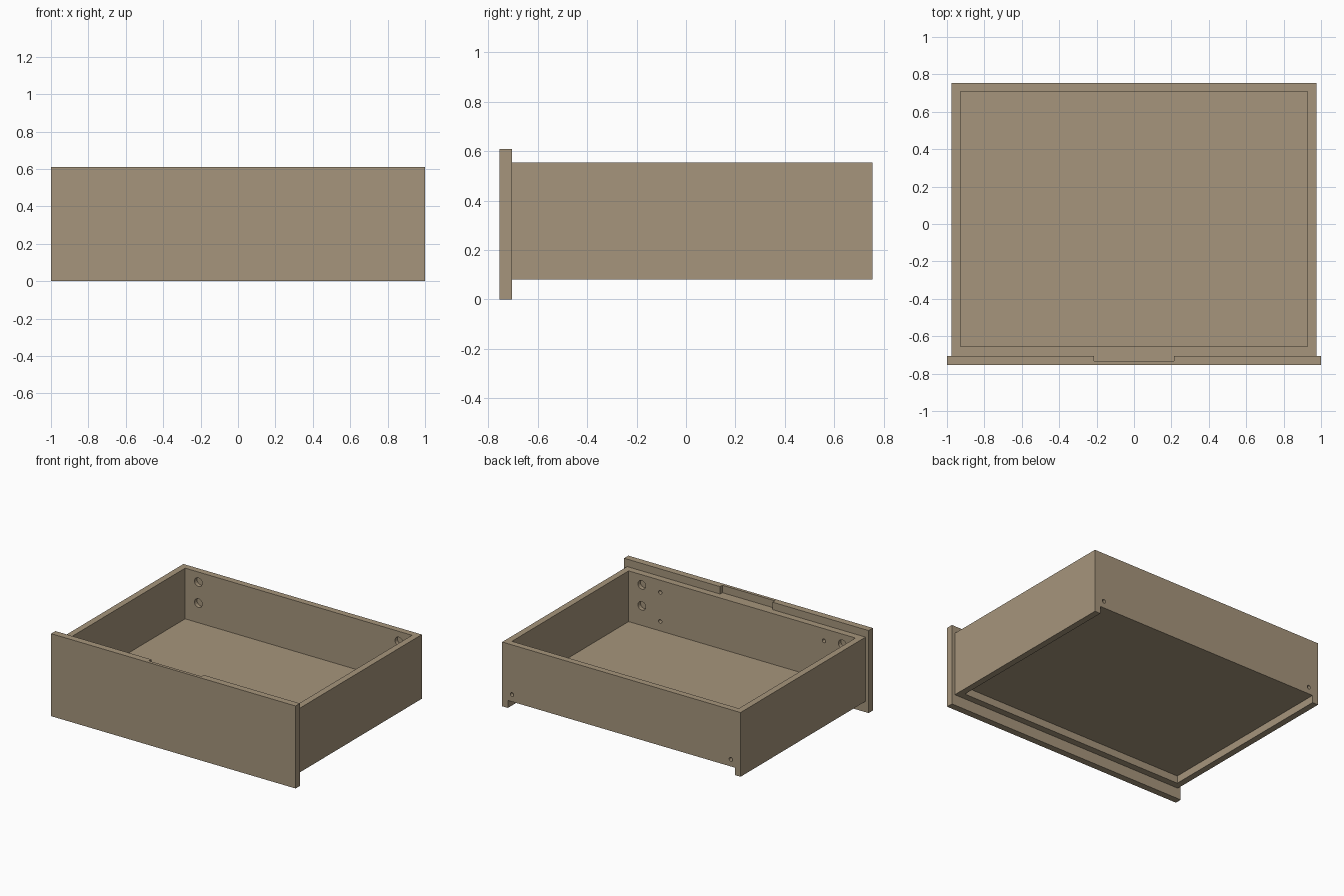
import bpy, bmesh, math
from mathutils import Matrix

if "Cube" in bpy.data.objects:
    bpy.data.objects.remove(bpy.data.objects["Cube"])

wood = bpy.data.materials.new("tan wood")
wood.diffuse_color = (0.38, 0.30, 0.20, 1)
wood.use_nodes = True
wood.node_tree.nodes["Principled BSDF"].inputs["Base Color"].default_value = wood.diffuse_color


def add_box(bm, x0, x1, y0, y1, z0, z1):
    m = Matrix.Translation(((x0 + x1) / 2, (y0 + y1) / 2, (z0 + z1) / 2))
    m = m @ Matrix.Diagonal((x1 - x0, y1 - y0, z1 - z0, 1))
    bmesh.ops.create_cube(bm, size=1, matrix=m)


def add_hole(bm, x, y0, y1, z, r):
    m = Matrix.Translation((x, (y0 + y1) / 2, z)) @ Matrix.Rotation(math.pi / 2, 4, 'X')
    bmesh.ops.create_cone(bm, cap_ends=True, segments=20, radius1=r, radius2=r,
                          depth=y1 - y0, matrix=m)


def finish(bm, name):
    mesh = bpy.data.meshes.new(name)
    bm.to_mesh(mesh)
    bm.free()
    mesh.materials.append(wood)
    ob = bpy.data.objects.new(name, mesh)
    bpy.context.collection.objects.link(ob)
    return ob


def cut(ob, bm):
    # subtract the cutter shapes, then remove the cutter
    cutter = finish(bm, "cutter")
    cutter.hide_render = True
    mod = ob.modifiers.new("cut", 'BOOLEAN')
    mod.operation = 'DIFFERENCE'
    mod.solver = 'EXACT'
    mod.object = cutter
    bpy.context.view_layer.objects.active = ob
    bpy.ops.object.modifier_apply(modifier=mod.name)
    bpy.data.objects.remove(cutter)


# main dimensions
HALF, INNER = 0.975, 0.928
FRONT, BACK = -0.705, 0.755
IN_FRONT, IN_BACK = -0.655, 0.708
BOTTOM, TOP = 0.08, 0.555

# drawer box: hollow above the floor, recessed and open at the back below it
bm = bmesh.new()
add_box(bm, -HALF, HALF, FRONT, BACK, BOTTOM, TOP)
box = finish(bm, "drawer_box")
bm = bmesh.new()
add_box(bm, -INNER, INNER, IN_FRONT, IN_BACK, 0.18, TOP + 0.1)
add_box(bm, -INNER, INNER, IN_FRONT, BACK + 0.1, BOTTOM - 0.1, 0.135)
cut(box, bm)

# fitting holes in the front and back walls
bm = bmesh.new()
for s in (-1, 1):
    for z in (0.48, 0.325):
        add_hole(bm, s * 0.82, IN_BACK - 0.02, IN_BACK + 0.03, z, 0.032)
        add_hole(bm, s * 0.82, IN_FRONT - 0.03, IN_FRONT + 0.02, z, 0.032)
    for z in (0.465, 0.25):
        add_hole(bm, s * 0.67, IN_FRONT - 0.04, IN_FRONT + 0.02, z, 0.014)
    add_hole(bm, s * 0.895, BACK - 0.035, BACK + 0.02, 0.187, 0.014)
cut(box, bm)

# front panel with a finger recess in the back of its top edge
bm = bmesh.new()
add_box(bm, -1, 1, -0.755, FRONT, 0, 0.61)
panel = finish(bm, "front_panel")
bm = bmesh.new()
add_box(bm, -0.215, 0.215, -0.732, FRONT + 0.05, TOP, 0.7)
cut(panel, bm)
